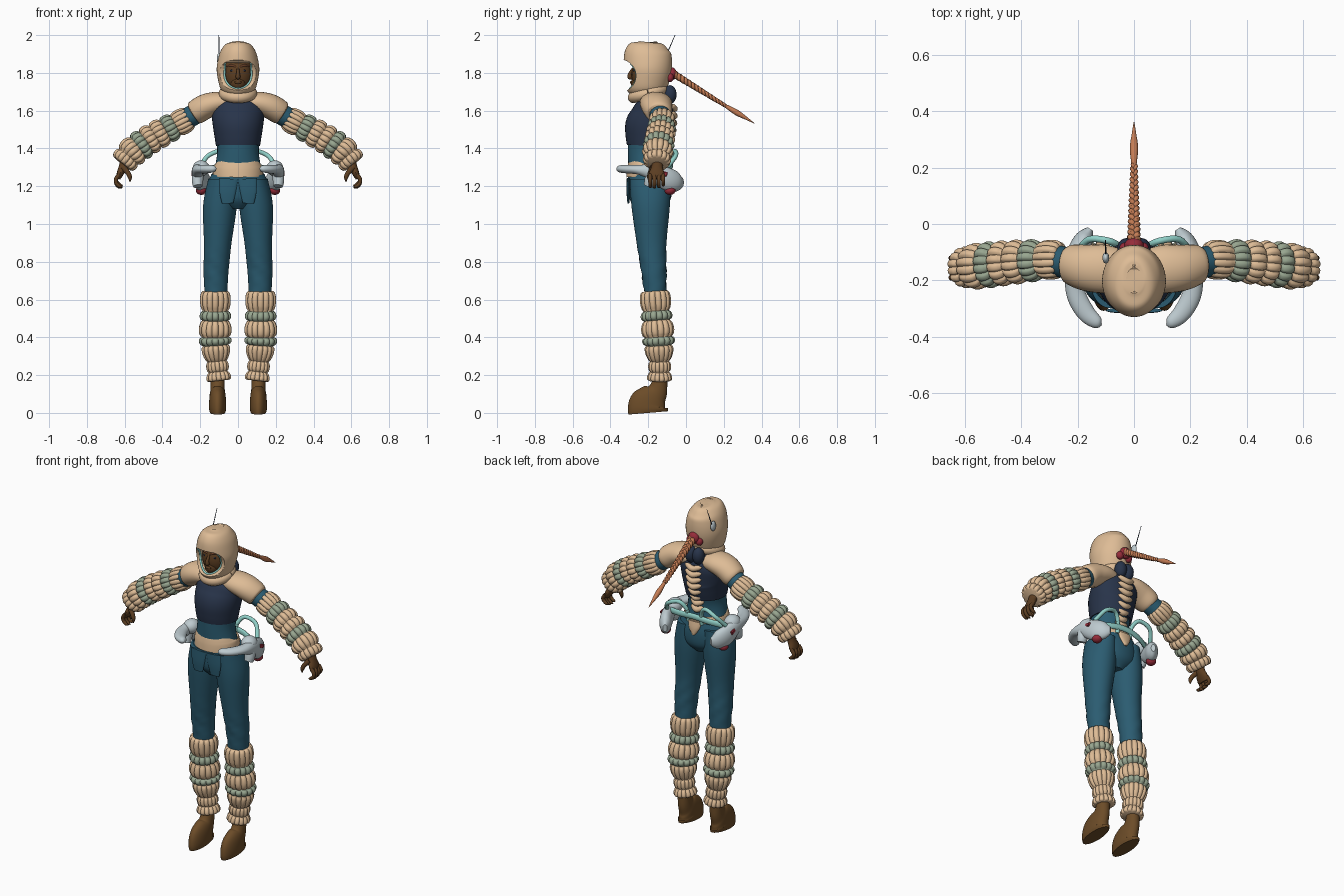
import bpy, bmesh, math
from mathutils import Vector

def lin(v):
    v /= 255
    return v / 12.92 if v < 0.04 else ((v + 0.055) / 1.055) ** 2.4

COL = dict(tan=(222, 188, 150), navy=(40, 52, 74), teal=(43, 92, 113), boot_brown=(108, 76, 40),
           skin=(92, 62, 34), mint=(145, 208, 200), sage=(152, 166, 144), pale_grey=(190, 203, 208),
           red=(150, 44, 58), copper=(196, 124, 84))
MAT = {}
for k, c in COL.items():
    MAT[k] = bpy.data.materials.new(k)
    MAT[k].diffuse_color = (lin(c[0]), lin(c[1]), lin(c[2]), 1)

def finish(name, bm, mats, angle=40):
    bmesh.ops.recalc_face_normals(bm, faces=bm.faces)
    me = bpy.data.meshes.new(name)
    bm.to_mesh(me)
    bm.free()
    for m in mats:
        me.materials.append(MAT[m])
    ob = bpy.data.objects.new(name, me)
    bpy.context.collection.objects.link(ob)
    bpy.ops.object.select_all(action='DESELECT')
    ob.select_set(True)
    bpy.context.view_layer.objects.active = ob
    bpy.ops.object.shade_smooth_by_angle(angle=math.radians(angle))
    return ob

def spline(pts, f):
    """Catmull-Rom sample of n-dimensional points at fraction f."""
    n = len(pts) - 1
    i = min(int(f * n), n - 1)
    t = f * n - i
    a, b, c, d = pts[max(i - 1, 0)], pts[i], pts[i + 1], pts[min(i + 2, n)]
    return [0.5 * (2 * q + (r - p) * t + (2 * p - 5 * q + 4 * r - s) * t * t + (3 * q - p - 3 * r + s) * t ** 3)
            for p, q, r, s in zip(a, b, c, d)]

def skin_rings(name, rows, mats, ref, n, lobes=0, amp=0.0, angle=40):
    """rows: (x, y, z, ra, rb, material index); rb lies along ref."""
    bm = bmesh.new()
    rings = []
    ref = Vector(ref)
    for i, (x, y, z, ra, rb, _) in enumerate(rows):
        j, k = max(i - 1, 0), min(i + 1, len(rows) - 1)
        t = (Vector(rows[k][:3]) - Vector(rows[j][:3])).normalized()
        b = (ref - t * ref.dot(t)).normalized()
        a = b.cross(t)
        ring = []
        for s in range(n):
            th = 2 * math.pi * s / n
            g = 1 - amp * (1 - abs(math.sin(lobes * th / 2))) ** 2
            ring.append(bm.verts.new(Vector((x, y, z)) + a * ra * g * math.cos(th) + b * rb * g * math.sin(th)))
        rings.append(ring)
    for i in range(len(rings) - 1):
        for s in range(n):
            q = (s + 1) % n
            bm.faces.new((rings[i][s], rings[i][q], rings[i + 1][q], rings[i + 1][s])).material_index = rows[i][5]
    bm.faces.new(rings[0][::-1]).material_index = rows[0][5]
    bm.faces.new(rings[-1]).material_index = rows[-1][5]
    return finish(name, bm, mats, angle)

def sweep(name, pts, mat, ref=(0, 1, 0), n=28, steps=5):
    pts = [p if len(p) == 5 else (*p, p[3]) for p in pts]
    m = (len(pts) - 1) * steps
    rows = [spline(pts, i / m) for i in range(m + 1)]
    return skin_rings(name, [(*r[:3], max(r[3], 0.0005), max(r[4], 0.0005), 0) for r in rows], [mat], ref, n)

def stack(name, rows, mat, cx=0, n=40):
    """rows: z, centre y, half width, half depth."""
    return sweep(name, [(cx, cy, z, rx, ry) for z, cy, rx, ry in rows], mat, n=n)

def quilt(name, path, segs, lobes):
    """Puffy quilted sleeve made of bulging segments."""
    rows = []
    for f0, f1, mi in segs:
        for k in range(9):
            x, y, z, r = spline(path, f0 + (f1 - f0) * k / 8)
            g = 0.82 + 0.2 * math.sin(math.pi * k / 8) ** 0.55
            rows.append((x, y, z, r * g, r * g, mi))
    return skin_rings(name, rows, ['tan', 'sage'], (0, 1, 0), lobes * 6, lobes, 0.13, 70)

def ball(name, c, r, mat):
    bm = bmesh.new()
    bmesh.ops.create_uvsphere(bm, u_segments=24, v_segments=14, radius=1)
    for v in bm.verts:
        v.co = Vector([c[i] + v.co[i] * r[i] for i in range(3)])
    return finish(name, bm, [mat])

# Torso, belt and pelvis
stack('waist', [(1.22, -.195, .135, .11), (1.3, -.207, .122, .098), (1.38, -.208, .11, .1), (1.46, -.2, .115, .11)], 'teal')
stack('chest_top', [(1.415, -.2, .117, .113), (1.46, -.198, .124, .122), (1.52, -.193, .133, .128),
                    (1.57, -.178, .138, .115), (1.62, -.163, .135, .1), (1.665, -.155, .09, .075), (1.69, -.155, .05, .05)], 'navy')
stack('belt', [(1.25, -.2, .128, .112), (1.257, -.2, .134, .116), (1.303, -.204, .13, .108), (1.31, -.204, .12, .1)], 'tan')
stack('hips', [(1.08, -.19, .05, .07), (1.13, -.19, .135, .108), (1.2, -.19, .162, .116), (1.265, -.195, .14, .112)], 'teal')
for s in (-1, 1):
    sweep('front_flap', [(s * .05, -.306, 1.24, .05, .008), (s * .055, -.307, 1.17, .043, .008),
                         (s * .055, -.304, 1.11, .03, .006)], 'teal', n=16)

# Limbs, built for both sides
LEG = [(0, .185, 0), (.185, .27, 1), (.27, .455, 0), (.455, .545, 1), (.545, .72, 0), (.72, .85, 0), (.85, 1, 0)]
ARM = [(0, .19, 0), (.19, .31, 1), (.31, .43, 0), (.43, .545, 0), (.545, .66, 1), (.66, .83, 0), (.83, 1, 0)]
for s in (-1, 1):
    stack('trouser_leg', [(1.24, -.19, .07, .108), (1.1, -.187, .089, .102), (.9, -.182, .073, .079),
                          (.75, -.17, .066, .066), (.6, -.16, .058, .055)], 'teal', 0)
    leg = bpy.context.object
    for v in leg.data.vertices:  # lean outward and add soft cloth folds
        v.co.x += s * (.087 + .03 * min(1, (1.24 - v.co.z) / .5))
        w = max(0, 1 - abs(v.co.z - .72) / .2)
        v.co.y += .004 * w * math.sin(60 * v.co.x + 70 * v.co.z)
    quilt('leg_warmer', [(s * .12, -.165, .645, .08), (s * .12, -.155, .5, .083), (s * .12, -.145, .38, .086),
                         (s * .11, -.14, .26, .06), (s * .1, -.14, .17, .068)], LEG, 14)
    stack('boot', [(0, -.2, .04, .104), (.02, -.201, .045, .107), (.05, -.197, .045, .102), (.085, -.175, .043, .08),
                   (.12, -.15, .038, .053), (.18, -.137, .037, .038), (.26, -.137, .04, .04)], 'boot_brown', s * .108)
    sweep('shoulder', [(s * .03, -.165, 1.635, .05, .07), (s * .1, -.16, 1.642, .058, .085),
                       (s * .17, -.155, 1.623, .066, .082), (s * .225, -.142, 1.59, .064, .07),
                       (s * .238, -.14, 1.582, .05, .055)], 'tan')
    sweep('upper_arm', [(s * .19, -.145, 1.605, .055), (s * .3, -.127, 1.54, .056)], 'teal')
    quilt('sleeve', [(s * .255, -.125, 1.563, .066), (s * .36, -.13, 1.508, .075), (s * .47, -.14, 1.445, .08),
                     (s * .56, -.15, 1.38, .081), (s * .612, -.155, 1.318, .068)], ARM, 14)
    # Hand
    sweep('palm', [(s * .598, -.15, 1.335, .025, .03), (s * .61, -.153, 1.3, .022, .03), (s * .625, -.155, 1.265, .018, .042),
                   (s * .635, -.155, 1.24, .012, .036)], 'skin', n=16)
    for i in range(4):
        y = -.19 + i * .023
        d = (.004, 0, .003, .012)[i]
        sweep('finger', [(s * .63, y, 1.26, .011), (s * .646, y, 1.238, .011), (s * .643, y, 1.21 + d, .01),
                         (s * .625, y, 1.195 + d, .009), (s * .61, y, 1.193 + d, .001)], 'skin', n=10, steps=3)
    sweep('thumb', [(s * .608, -.175, 1.3, .016), (s * .582, -.19, 1.27, .013), (s * .572, -.195, 1.245, .011),
                    (s * .572, -.195, 1.222, .001)], 'skin', n=10, steps=3)
    # Hip unit with forward prong, clasp, red cap and hose
    sweep('hip_unit', [(s * .115, -.358, 1.292, .003, .003), (s * .13, -.35, 1.292, .022, .018), (s * .17, -.315, 1.29, .032, .022),
                       (s * .205, -.25, 1.287, .034, .026), (s * .215, -.17, 1.272, .03, .045), (s * .2, -.1, 1.238, .036, .06),
                       (s * .175, -.05, 1.222, .032, .052), (s * .155, -.018, 1.22, .012, .022)], 'pale_grey', ref=(0, 0, 1))
    ball('hip_clasp', (s * .195, -.17, 1.295), (.045, .05, .042), 'pale_grey')
    sweep('hip_barrel', [(s * .212, -.2, 1.2, .025), (s * .214, -.19, 1.23, .03), (s * .21, -.18, 1.3, .03)], 'pale_grey')
    ball('hip_cap', (s * .195, -.085, 1.178), (.028, .03, .024), 'red')
    sweep('hip_light', [(s * .236, -.13, 1.27, .008, .012), (s * .239, -.1, 1.262, .008, .012)], 'red', ref=(0, 0, 1), n=8)
    sweep('hose', [(s * .2, -.1, 1.3, .012), (s * .16, -.055, 1.36, .012), (s * .09, -.06, 1.385, .012),
                   (s * .05, -.08, 1.34, .012), (s * .045, -.09, 1.27, .012)], 'mint', ref=(.2, .3, .9), n=12)
sweep('back_strap', [(-.18, -.12, 1.285, .01, .018), (-.1, -.088, 1.3, .01, .018), (0, -.078, 1.31, .01, .018),
                     (.1, -.088, 1.3, .01, .018), (.18, -.12, 1.285, .01, .018)], 'mint', ref=(0, 0, 1), n=12)

# Spine plates down the back
for i in range(8):
    z = 1.61 - i * .038
    y = (-.062, -.062, -.064, -.068, -.08, -.094, -.104, -.104)[i]
    w = .055 - .002 * i
    sweep('spine_plate', [(-w, y - .012, z + .016, .002, .004), (-w * .7, y - .005, z + .012, .014, .012), (0, y, z, .017, .018),
                          (w * .7, y - .005, z + .012, .014, .012), (w, y - .012, z + .016, .002, .004)], 'tan', n=12)
sweep('tail_plate', [(0, -.085, 1.28, .045, .012), (0, -.078, 1.24, .035, .012), (0, -.074, 1.2, .008, .008)], 'tan', n=16)
for s in (-1, 1):
    ball('neck_pad', (s * .025, -.085, 1.685), (.034, .035, .05), 'navy')

# Neck, rolled collar, head and face
stack('neck', [(1.62, -.16, .06, .06), (1.7, -.185, .055, .06), (1.76, -.19, .055, .06)], 'navy')
ring = [(.072 * math.cos(a), -.2 + .078 * math.sin(a), 1.692 + .022 * math.sin(a)) for a in [i * math.pi / 20 for i in range(41)]]
sweep('collar', [(*p, .03, .03) for p in ring], 'tan', ref=(0, 0, 1), n=16, steps=1)
ball('face', (0, -.2, 1.79), (.082, .088, .105), 'skin')
ball('jaw', (0, -.25, 1.745), (.042, .042, .042), 'skin')
sweep('nose', [(0, -.28, 1.825, .006), (0, -.297, 1.795, .01), (0, -.297, 1.777, .013), (0, -.285, 1.77, .006)], 'skin', n=10)
ball('lips', (0, -.289, 1.75), (.019, .008, .008), 'skin')
for s in (-1, 1):
    ball('eye', (s * .03, -.272, 1.812), (.013, .008, .006), 'navy')
    sweep('brow', [(s * .012, -.284, 1.833, .003), (s * .035, -.276, 1.84, .006), (s * .06, -.255, 1.836, .004)], 'copper', n=8)

# Helmet with a scooped front and U-shaped face opening
helmet = stack('helmet', [(1.69, -.215, .07, .085), (1.715, -.214, .092, .104), (1.76, -.208, .105, .118), (1.82, -.202, .113, .127),
                          (1.88, -.202, .104, .127), (1.92, -.2, .09, .118), (1.95, -.196, .066, .09), (1.962, -.195, .035, .05),
                          (1.958, -.195, .002, .002)], 'tan', n=64)
scoop = sweep('scoop_cutter', [(-.2, -.348, 1.785, .083, .085), (.2, -.348, 1.785, .083, .085)], 'tan', ref=(0, 0, 1), n=48, steps=1)
bm = bmesh.new()
U = [(-.068, 1.852), (.068, 1.852)] + [(.072 * math.cos(a), 1.79 - .075 * math.sin(a)) for a in [i * math.pi / 16 for i in range(17)]]
face = bm.faces.new([bm.verts.new((x, -.4, z)) for x, z in U])
ext = bmesh.ops.extrude_face_region(bm, geom=[face])
for v in ext['geom']:
    if isinstance(v, bmesh.types.BMVert):
        v.co.y = -.2
opening = finish('opening_cutter', bm, ['tan'])
for cut in (scoop, opening):
    m = helmet.modifiers.new('cut', 'BOOLEAN')
    m.operation, m.object, m.solver = 'DIFFERENCE', cut, 'EXACT'
    cut.hide_render = True
    cut.hide_set(True)
trim = [(.071 * math.cos(a), 1.79 - .074 * math.sin(a)) for a in [i * math.pi / 16 for i in range(17)]]
trim = [(.068, 1.85), (.07, 1.82)] + trim + [(-.07, 1.82), (-.068, 1.85)]
sweep('opening_trim', [(x, -.345 + .083 * math.sqrt(max(0, 1 - ((z - 1.785) / .085) ** 2)), z, .006) for x, z in trim],
      'mint', ref=(0, 1, 0), n=10, steps=2)

# Antenna
ball('antenna_base', (-.1, -.12, 1.875), (.012, .02, .03), 'pale_grey')
sweep('antenna', [(-.1, -.11, 1.88, .003), (-.101, -.058, 2, .0015)], 'navy', n=8)

# Braided ponytail with red tie
ball('hair_tie', (0, -.075, 1.795), (.034, .026, .034), 'red')
for s in (-1, 1):
    ball('hair_tie_loop', (s * .03, -.085, 1.775), (.022, .02, .024), 'red')
p0, p1 = Vector((0, -.07, 1.798)), Vector((0, .21, 1.625))
up = Vector((0, .525, .85))
for k in range(3):
    pts = []
    for i in range(73):
        f = i / 72
        w = .019 - .009 * f
        ph = f * 2 * math.pi * 5 + k * 2 * math.pi / 3
        p = p0.lerp(p1, f) + Vector((1, 0, 0)) * w * .75 * math.sin(ph) + up * w * .5 * math.sin(2 * ph)
        pts.append((*p, w * .62))
    sweep('braid_strand', pts, 'copper', ref=(.1, .5, .85), n=10, steps=1)
sweep('braid_tail', [(0, .2, 1.631, .008), (0, .225, 1.616, .011), (0, .27, 1.589, .015), (0, .32, 1.559, .008), (0, .362, 1.533, .001)],
      'copper', ref=(1, 0, 0), n=14)
